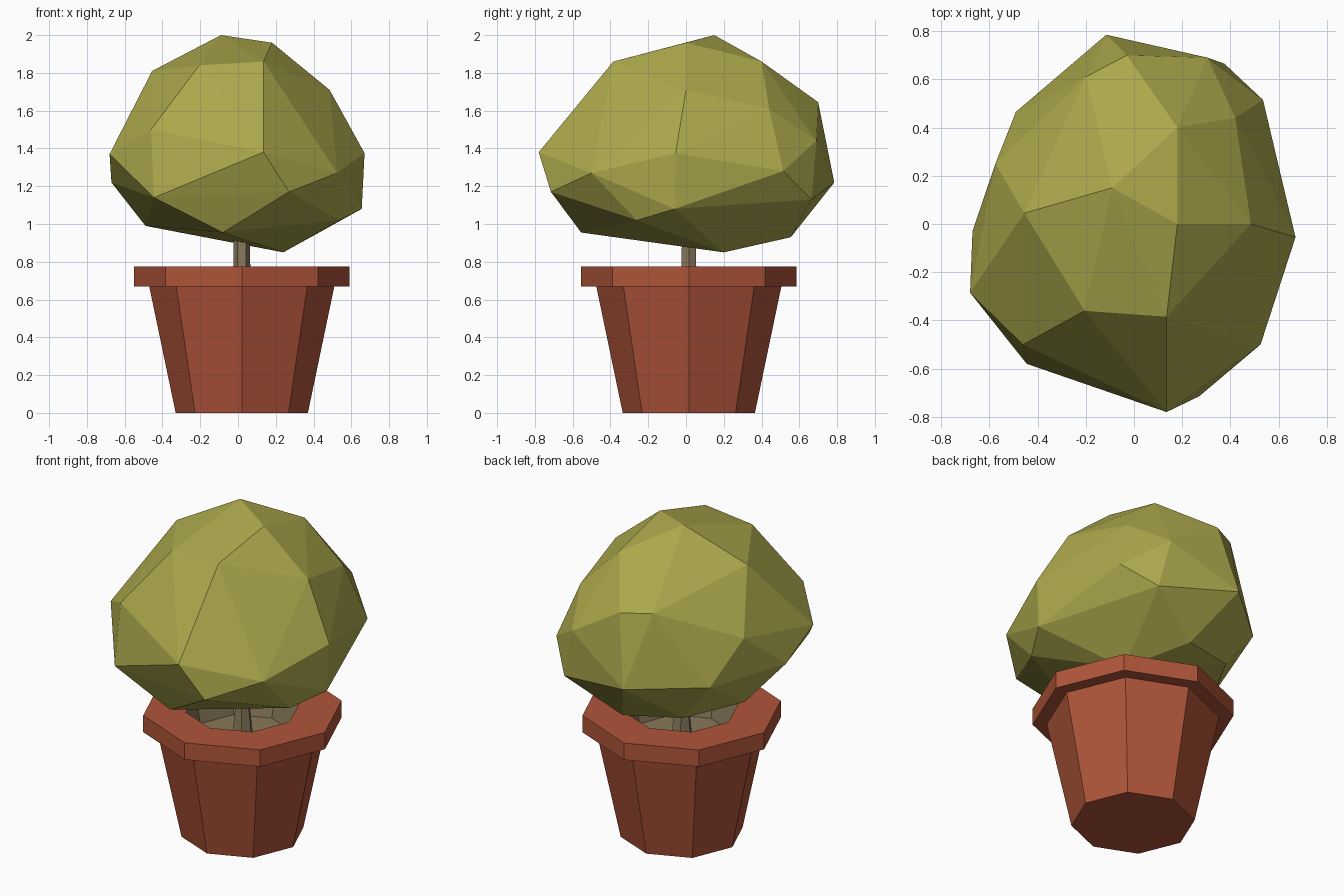
import bpy, bmesh, math

if "Cube" in bpy.data.objects:
    bpy.data.objects.remove(bpy.data.objects["Cube"])

CX, CY = 0.02, 0.015  # pot and trunk axis


def material(name, rgb):
    m = bpy.data.materials.new(name)
    m.diffuse_color = (*rgb, 1)
    m.use_nodes = True
    m.node_tree.nodes["Principled BSDF"].inputs["Base Color"].default_value = m.diffuse_color
    return m


def finish(bm, name, mat):
    bmesh.ops.recalc_face_normals(bm, faces=bm.faces)
    me = bpy.data.meshes.new(name)
    bm.to_mesh(me)
    bm.free()
    me.materials.append(mat)
    ob = bpy.data.objects.new(name, me)
    bpy.context.collection.objects.link(ob)
    return ob


def lathe(name, profile, sides, mat, cap_start=False, cap_end=False, flip=False):
    """Flat-sided turned shape from (radius, height) pairs."""
    bm = bmesh.new()
    rings = []
    for r, z in profile:
        rings.append([bm.verts.new((CX + r * math.cos(2 * math.pi * i / sides),
                                    CY + r * math.sin(2 * math.pi * i / sides), z))
                      for i in range(sides)])
    for a, b in zip(rings, rings[1:]):
        for i in range(sides):
            j = (i + 1) % sides
            bm.faces.new((a[i], a[j], b[j], b[i]))
    if cap_start:
        bm.faces.new(rings[0][::-1])
    if cap_end:
        bm.faces.new(rings[-1])
    ob = finish(bm, name, mat)
    if flip:
        ob.data.flip_normals()
    return ob


terracotta = material("terracotta", (0.43, 0.09, 0.041))
bark = material("bark_and_soil", (0.25, 0.19, 0.105))
leaf = material("olive_leaf", (0.41, 0.39, 0.072))

# Octagonal pot with overhanging rim
lathe("pot", [(0.35, 0), (0.49, 0.67), (0.57, 0.67), (0.57, 0.775), (0.325, 0.775)],
      8, terracotta, cap_start=True)

# Sunken soil well, facing inward
lathe("soil", [(0.325, 0.775), (0.29, 0.6)], 8, bark, cap_end=True, flip=True)

# Trunk, flaring at the base
lathe("trunk", [(0.065, 0.6), (0.045, 0.78), (0.04, 1.05)], 6, bark,
      cap_start=True, cap_end=True)

# Faceted foliage: hull around its corner points
corners = [
    (-0.09, 0.15, 2.0), (0.18, 0, 1.96), (0.485, 0, 1.71), (0.67, -0.055, 1.375),
    (0.655, -0.06, 1.08), (0.54, -0.26, 1.02), (0.535, 0.515, 1.28), (0.525, -0.5, 1.27),
    (0.27, -0.715, 1.17), (0.135, -0.78, 1.38), (0.135, -0.385, 1.86), (-0.205, -0.36, 1.84),
    (-0.46, -0.5, 1.5), (-0.445, -0.58, 1.14), (-0.08, -0.555, 0.955), (-0.68, -0.285, 1.37),
    (-0.67, -0.03, 1.22), (-0.49, 0.12, 0.99), (0.24, 0.2, 0.85), (-0.455, 0.045, 1.81),
    (-0.575, 0.25, 1.46), (-0.49, 0.465, 1.21), (-0.2, 0.61, 1.65), (-0.03, 0.7, 1.645),
    (0.18, 0.4, 1.86), (0.42, 0.44, 1.61), (0.305, 0.69, 1.44), (0.375, 0.665, 1.13),
    (-0.115, 0.785, 1.22), (0.05, 0.555, 0.93), (-0.3, 0.45, 0.965),
]
bm = bmesh.new()
for p in corners:
    bm.verts.new(p)
bmesh.ops.convex_hull(bm, input=bm.verts[:])
loose = [v for v in bm.verts if not v.link_faces]
bmesh.ops.delete(bm, geom=loose, context='VERTS')
finish(bm, "foliage", leaf)
